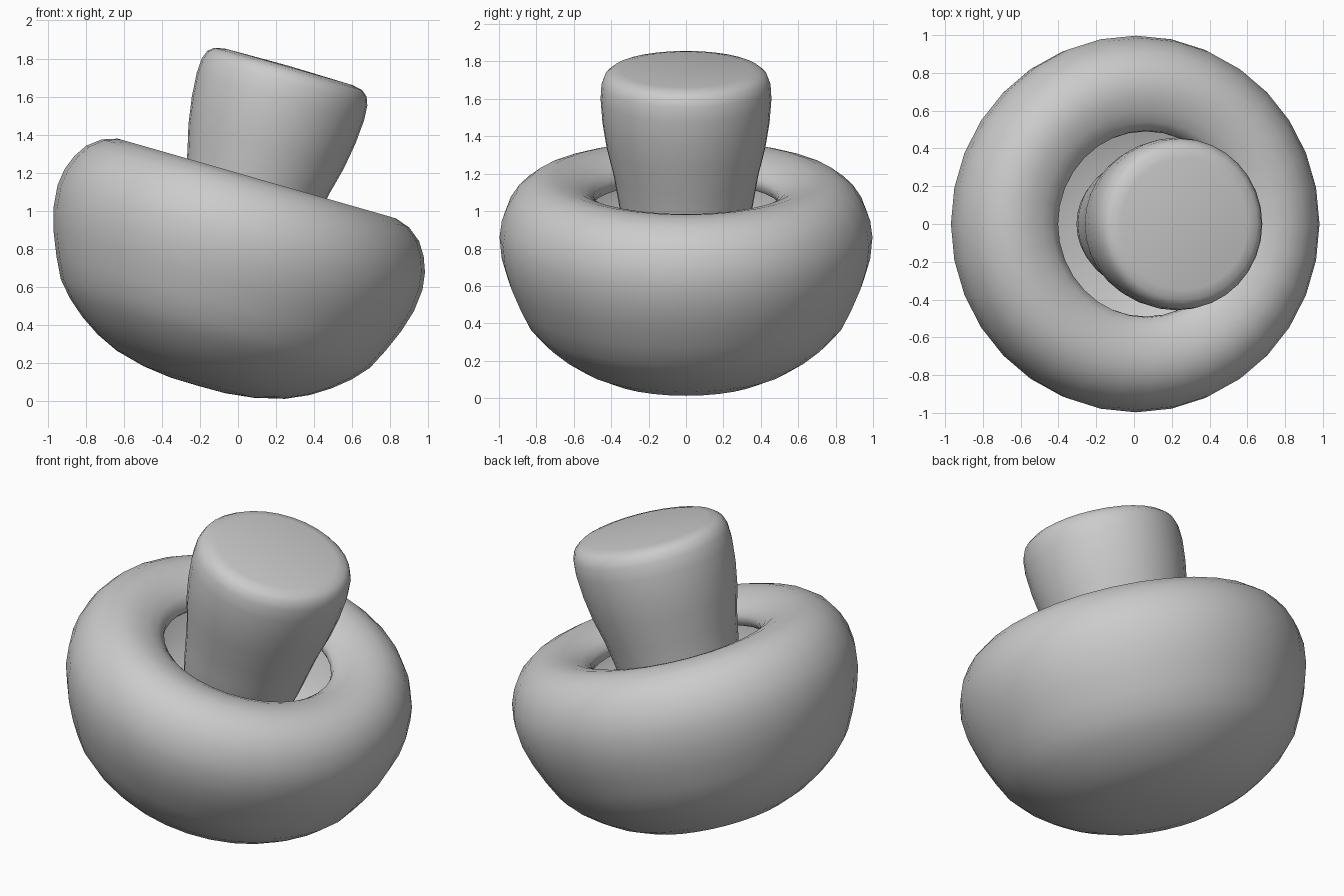
import bpy, bmesh
from math import radians, sin, cos, tau

if "Cube" in bpy.data.objects:
    bpy.data.objects.remove(bpy.data.objects["Cube"])

TILT = radians(16)
AXIS_X = -0.227  # lathe axis position in the tilted frame


def lathe(name, profile, segments=32):
    """Spin a bottom-to-top (radius, height) profile, then tilt it sideways."""
    bm = bmesh.new()
    rings = []
    for r, z in profile:
        n = 1 if r == 0 else segments
        ring = []
        for i in range(n):
            a = tau * i / segments
            x, y = AXIS_X + r * cos(a), r * sin(a)
            ring.append(bm.verts.new((x * cos(TILT) + z * sin(TILT), y,
                                      -x * sin(TILT) + z * cos(TILT))))
        rings.append(ring)
    for lo, hi in zip(rings, rings[1:]):
        for i in range(segments):
            j = (i + 1) % segments
            if len(lo) == 1:
                bm.faces.new((lo[0], hi[j], hi[i]))
            elif len(hi) == 1:
                bm.faces.new((lo[i], lo[j], hi[0]))
            else:
                bm.faces.new((lo[i], lo[j], hi[j], hi[i]))
    for f in bm.faces:
        f.smooth = True
    mesh = bpy.data.meshes.new(name)
    bm.to_mesh(mesh)
    bm.free()
    obj = bpy.data.objects.new(name, mesh)
    bpy.context.collection.objects.link(obj)
    return obj


# Round hollow cap with the rim curling inward and down around the opening
lathe("cap", [
    (0, .02), (.15, .022), (.3, .04), (.46, .08), (.58, .135), (.68, .2),
    (.77, .275), (.845, .36), (.9, .47), (.95, .59), (.985, .71), (.997, .83),
    (.985, .92), (.955, 1.0), (.91, 1.07), (.84, 1.125), (.76, 1.152),
    (.68, 1.15), (.6, 1.13), (.54, 1.1), (.495, 1.06), (.49, 1.02), (.51, .99)])

# Stem rising out of the opening, narrowing to a rounded base inside
lathe("stem", [
    (0, .44), (.12, .46), (.2, .53), (.26, .63), (.305, .75), (.34, .9),
    (.365, 1.05), (.388, 1.18), (.425, 1.33), (.447, 1.47), (.457, 1.6),
    (.452, 1.68), (.435, 1.725), (.405, 1.75), (.35, 1.762), (0, 1.767)])
